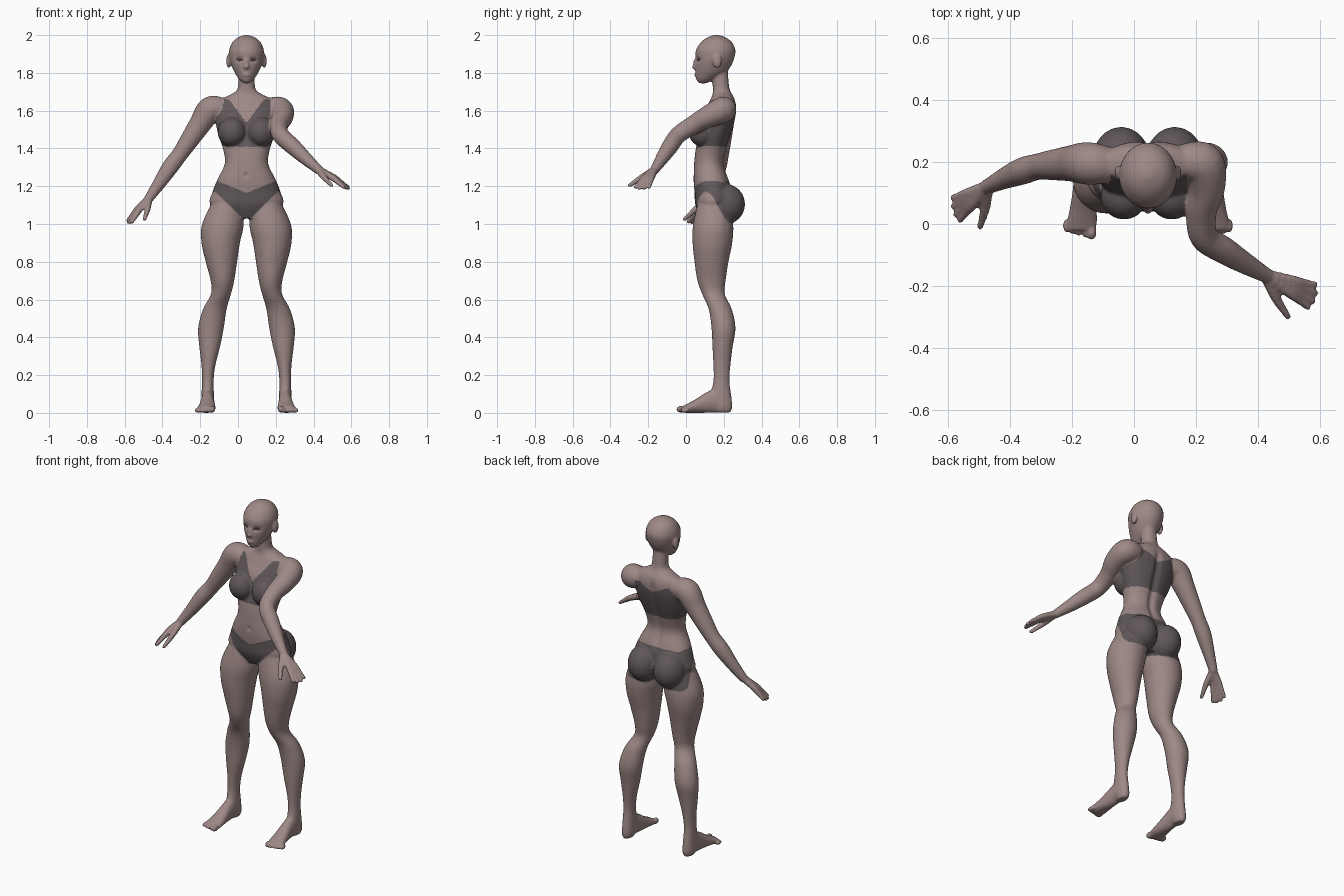
import bpy, bmesh
from math import sin, cos, pi, exp, copysign
from mathutils import Vector, Matrix

if "Cube" in bpy.data.objects:
    bpy.data.objects.remove(bpy.data.objects["Cube"])

CX = 0.045  # body centre line
bm = bmesh.new()


def material(name, rgb):
    m = bpy.data.materials.new(name)
    m.use_nodes = True
    m.diffuse_color = (*rgb, 1)
    m.node_tree.nodes["Principled BSDF"].inputs["Base Color"].default_value = (*rgb, 1)
    return m


def spline(rows, steps):
    """Catmull-Rom through rows of numbers."""
    out = []
    for i in range(len(rows) - 1):
        four = [rows[max(i - 1, 0)], rows[i], rows[i + 1], rows[min(i + 2, len(rows) - 1)]]
        for s in range(steps):
            t = s / steps
            out.append([b + 0.5 * t * (c - a + t * (2*a - 5*b + 4*c - d + t * (3*(b - c) + d - a)))
                        for a, b, c, d in zip(*four)])
    return out + [list(rows[-1])]


def loft(rows, side=1, along_y=False, power=1.0):
    """Rows: position, then low and high limits on the two other axes."""
    rings = []
    for p, a0, a1, b0, b1 in spline(rows, 5):
        ring = []
        for k in range(32):
            c, s = cos(k * pi / 16), sin(k * pi / 16)
            a = (a0 + a1) / 2 + (a1 - a0) / 2 * copysign(abs(c) ** power, c)
            b = (b0 + b1) / 2 + (b1 - b0) / 2 * copysign(abs(s) ** power, s)
            ring.append(bm.verts.new((CX + side * a, p, b) if along_y else (CX + side * a, b, p)))
        rings.append(ring)
    for r, q in zip(rings, rings[1:]):
        for k in range(32):
            bm.faces.new((r[k], r[k - 1], q[k - 1], q[k]))
    bm.faces.new(rings[0])
    bm.faces.new(rings[-1])


def ball(x, y, z, sx, sy, sz, detail=3):
    bmesh.ops.create_icosphere(bm, subdivisions=detail, radius=1,
                               matrix=Matrix.Translation((x, y, z)) @ Matrix.Diagonal((sx, sy, sz, 1)))


def limb(points, steps):
    """Round limb through points of x, y, z, radius."""
    samples = spline(points, steps)
    for x, y, z, r in samples:
        ball(x, y, z, r, r, r)
    return samples


def symmetric(rows):
    return [(z, -w, w, f, b) for z, w, f, b in rows]


# Torso and neck
loft(symmetric([
    (1.03, .08, .08, .21), (1.10, .19, .05, .24), (1.17, .18, .045, .245), (1.24, .152, .04, .225),
    (1.32, .115, .043, .2), (1.40, .125, .052, .215), (1.48, .152, .07, .24), (1.56, .165, .08, .262),
    (1.62, .155, .11, .267), (1.66, .135, .13, .258), (1.685, .085, .14, .245), (1.71, .05, .142, .232),
    (1.76, .043, .14, .225), (1.84, .04, .14, .22)]), power=.9)

# Head
loft(symmetric([
    (1.745, .016, .068, .11), (1.765, .038, .054, .15), (1.80, .062, .05, .21), (1.84, .08, .048, .24),
    (1.88, .091, .05, .256), (1.92, .092, .052, .262), (1.96, .076, .077, .245),
    (1.985, .05, .108, .215), (2.0, .012, .145, .175)]))
ball(CX, .05, 1.845, .011, .014, .03)
ball(CX, .048, 1.832, .015, .018, .012)
ball(CX, .054, 1.79, .022, .011, .009)

for side in (-1, 1):
    # Ears, bust and buttocks
    ball(CX + side * .094, .165, 1.862, .013, .024, .038)
    ball(CX + side * .077, .09, 1.487, .076, .076, .08)
    ball(CX + side * .086, .208, 1.105, .093, .105, .108)

    # Legs
    loft([
        (1.14, .03, .17, .07, .23), (1.0, .015, .235, .038, .25), (.9, .035, .238, .035, .245),
        (.8, .05, .216, .045, .225), (.7, .065, .19, .06, .21), (.63, .082, .188, .085, .205),
        (.55, .105, .23, .12, .242), (.45, .12, .256, .135, .262), (.35, .14, .25, .14, .247),
        (.25, .165, .238, .145, .235), (.17, .174, .236, .145, .23), (.09, .172, .238, .13, .24),
        (.03, .172, .238, .14, .245), (.002, .182, .228, .16, .235)], side)

    # Feet and toes
    loft([
        (.23, .18, .23, .002, .06), (.17, .172, .238, .002, .13), (.11, .17, .242, 0, .11),
        (.05, .165, .252, 0, .072), (0, .164, .262, 0, .045), (-.02, .17, .258, .004, .036)],
        side, along_y=True)
    for i in range(5):
        r = .019 if i == 0 else .013
        ball(CX + side * (.181 + .0205 * i), -.028 + .0055 * i, r, r * .85, .024, r)

# Arms
right_arm = [(-.09, .19, 1.61, .06), (-.148, .195, 1.605, .069), (-.2, .195, 1.53, .059),
             (-.26, .19, 1.44, .05), (-.307, .185, 1.37, .043), (-.36, .17, 1.30, .044),
             (-.42, .145, 1.21, .034), (-.472, .12, 1.135, .025)]
left_arm = [(.17, .2, 1.61, .06), (.222, .192, 1.603, .069), (.235, .12, 1.57, .059),
            (.217, .04, 1.525, .05), (.225, -.04, 1.472, .046), (.29, -.085, 1.41, .044),
            (.36, -.128, 1.345, .035), (.425, -.165, 1.288, .025)]
arm_samples = limb(right_arm, 6) + limb(left_arm, 6)


# Hands: four fingers fanned between two tips, and a thumb
def hand(wrist, first_tip, last_tip, thumb_tip):
    wrist, first, last, thumb = map(Vector, (wrist, first_tip, last_tip, thumb_tip))
    for i in range(4):
        tip = first.lerp(last, i / 3)
        tip += (tip - wrist) * (.06 if i in (1, 2) else 0)
        knuckle = wrist.lerp(tip, .52) + Vector((0, 0, .008))
        limb([(*wrist, .021), (*knuckle, .017), (*knuckle.lerp(tip, .55), .013), (*tip, .0105)], 5)
    middle = wrist.lerp(thumb, .5) + (thumb - last) * .08
    limb([(*wrist, .02), (*middle, .017), (*thumb, .011)], 6)


hand(right_arm[-1][:3], (-.583, .085, 1.02), (-.56, .012, 1.012), (-.495, -.008, 1.025))
hand(left_arm[-1][:3], (.583, -.195, 1.195), (.56, -.268, 1.195), (.495, -.298, 1.205))

# Fuse all parts into one smooth body
bmesh.ops.recalc_face_normals(bm, faces=bm.faces)
mesh = bpy.data.meshes.new("body")
bm.to_mesh(mesh)
bm.free()
body = bpy.data.objects.new("body", mesh)
bpy.context.collection.objects.link(body)
bpy.context.view_layer.objects.active = body
body.select_set(True)
fuse = body.modifiers.new("fuse", 'REMESH')
fuse.mode = 'VOXEL'
fuse.voxel_size = .006
soften = body.modifiers.new("soften", 'SMOOTH')
soften.factor = .5
soften.iterations = 7
for name in ("fuse", "soften"):
    bpy.ops.object.modifier_apply(modifier=name)
mesh = body.data

# Eye sockets, spine groove and navel
for v in mesh.vertices:
    dx, y, z = abs(v.co.x - CX), v.co.y, v.co.z
    if z > 1.8 and y < .11:
        v.co.y += .012 * exp(-((dx - .037) / .018) ** 2 - ((z - 1.87) / .013) ** 2)
    elif 1.2 < z < 1.66 and y > .17 and dx < .1:
        v.co.y -= .012 * exp(-(dx / .02) ** 2) * min(1, (z - 1.2) / .06, (1.66 - z) / .06)
    elif 1.2 < z < 1.3 and y < .1:
        v.co.y += .008 * exp(-(dx / .009) ** 2 - ((z - 1.26) / .012) ** 2)


def on_arm(p):
    return any(abs(x - CX) > .16 and (p - Vector((x, y, z))).length < r * 1.08
               for x, y, z, r in arm_samples)


def in_top(p, dx):
    if not 1.41 < p.z < 1.66 or dx > .175 - .3 * max(0, p.z - 1.55):
        return False
    edge = 1.535 + 1.35 * dx if p.y < .16 else 1.575 + .5 * min(dx, .09)
    return p.z < edge and not on_arm(p)


def in_briefs(p, dx):
    if dx > .25 or not 1.0 < p.z < 1.25:
        return False
    back = min(1, max(0, (p.y - .09) / .15))
    back = back * back * (3 - 2 * back)
    upper = 1.165 + .065 * max(min(1, dx / .16), back)
    front_edge = 1.035 + .98 * max(0, dx - .025)
    return front_edge + (1.005 - front_edge) * back < p.z < upper


def in_eye(p, dx):
    return p.y < .11 and ((dx - .037) / .018) ** 2 + ((p.z - 1.868) / .008) ** 2 < 1


# Colours by region
mesh.materials.clear()
mesh.materials.append(material("skin", (.34, .25, .24)))
mesh.materials.append(material("dark cloth", (.115, .094, .098)))
mesh.materials.append(material("eye", (.06, .045, .045)))
for f in mesh.polygons:
    p = f.center
    dx = abs(p.x - CX)
    f.material_index = 1 if in_top(p, dx) or in_briefs(p, dx) else 2 if in_eye(p, dx) else 0
bpy.ops.object.shade_smooth()
